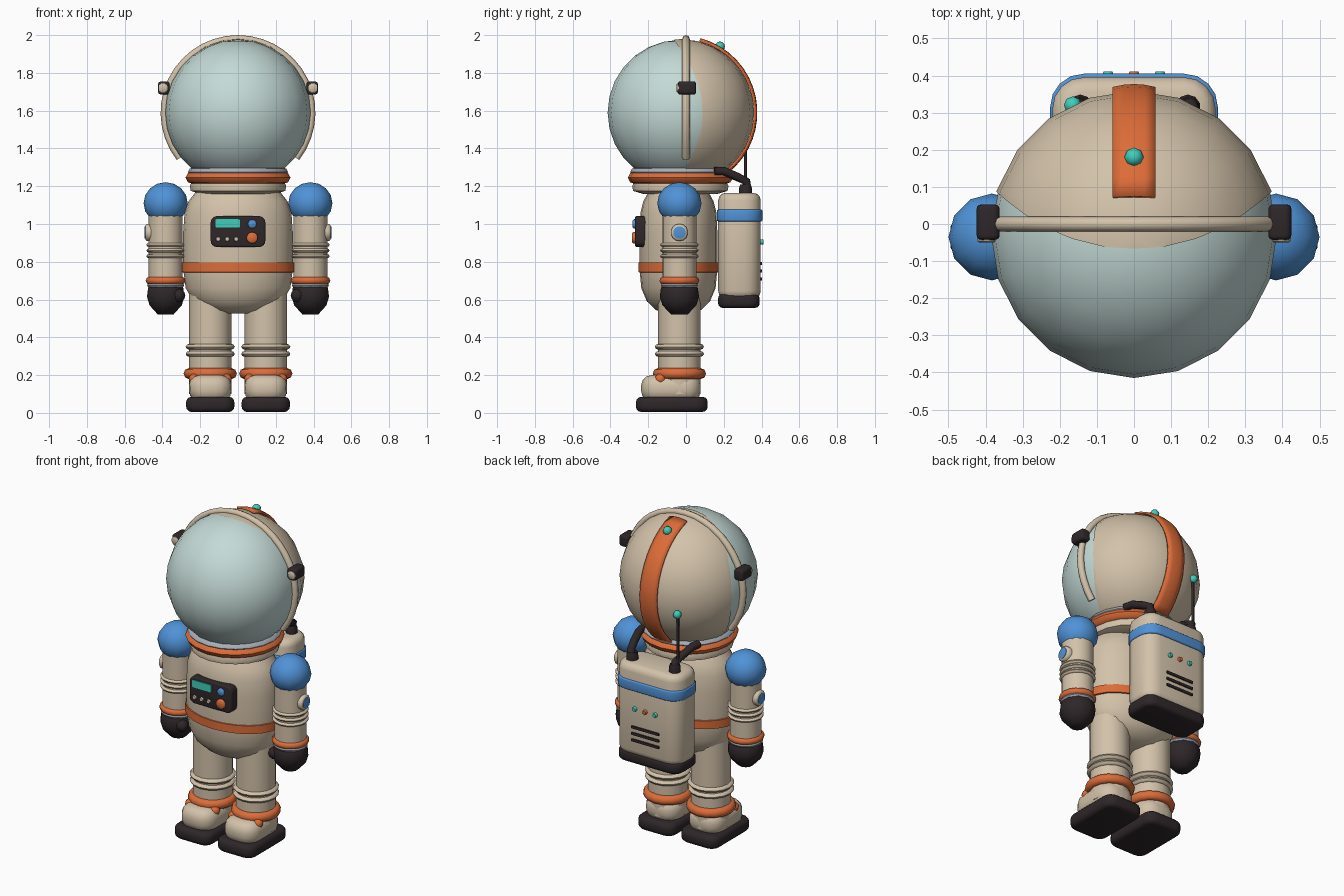
import bpy, bmesh
from math import sin, cos, pi, radians
from mathutils import Vector, Matrix

if "Cube" in bpy.data.objects:
    bpy.data.objects.remove(bpy.data.objects["Cube"])


def material(name, *rgb):
    m = bpy.data.materials.new(name)
    m.use_nodes = True
    m.diffuse_color = (*rgb, 1)
    m.node_tree.nodes["Principled BSDF"].inputs["Base Color"].default_value = (*rgb, 1)
    return m


beige = material("suit beige", .65, .54, .40)
glass = material("visor pale teal", .55, .70, .67)
orange = material("trim orange", .72, .15, .04)
blue = material("accent blue", .08, .29, .68)
dark = material("rubber dark", .028, .02, .022)
teal = material("light teal", .05, .62, .50)
grey = material("metal grey", .38, .43, .48)


def finish(name, bm, loc, mat, face=None, angle=50):
    """Turn a bmesh into a shaded object, its z axis aimed along face."""
    bmesh.ops.recalc_face_normals(bm, faces=bm.faces)
    if face:
        bm.transform(Vector(face).to_track_quat('Z', 'Y').to_matrix().to_4x4())
    me = bpy.data.meshes.new(name)
    bm.to_mesh(me)
    bm.free()
    me.materials.append(mat)
    me.shade_smooth()
    me.set_sharp_from_angle(angle=radians(angle))
    ob = bpy.data.objects.new(name, me)
    ob.location = loc
    bpy.context.collection.objects.link(ob)
    return ob


def lathe(name, pts, loc, mat, n=20, sy=1, closed=False, face=None):
    """Spin (radius, height) points round z; closed joins the last to the first."""
    bm = bmesh.new()
    rings = [[bm.verts.new((r * sin(2 * pi * i / n), -sy * r * cos(2 * pi * i / n), z))
              for i in range(n)] for r, z in pts]
    pairs = list(zip(rings, rings[1:]))
    if closed:
        pairs.append((rings[-1], rings[0]))
    else:
        bm.faces.new(rings[0])
        bm.faces.new(rings[-1])
    for a, b in pairs:
        for i in range(n):
            j = (i + 1) % n
            bm.faces.new((a[i], a[j], b[j], b[i]))
    return finish(name, bm, loc, mat, face)


def ring(name, radius, thick, height, loc, mat, n=16, sy=1):
    pts = [(radius + thick * cos(k * pi / 4), height * sin(k * pi / 4)) for k in range(8)]
    return lathe(name, pts, loc, mat, n, sy, closed=True)


def disc(name, r, depth, loc, mat, face, n=14):
    return lathe(name, [(r, 0), (r, depth * .7), (r * .8, depth)], loc, mat, n, face=face)


def ball(name, r, loc, mat, scale=(1, 1, 1), seg=12, rows=8):
    bm = bmesh.new()
    bmesh.ops.create_uvsphere(bm, u_segments=seg, v_segments=rows, radius=r)
    bm.transform(Matrix.Rotation(pi / 2, 4, 'Z'))
    bm.transform(Matrix.Diagonal((*scale, 1)))
    return finish(name, bm, loc, mat)


def slab(name, size, loc, mat, corner, edge, face=None):
    """Box with rounded upright corners and softened top and bottom rims."""
    bm = bmesh.new()
    bmesh.ops.create_cube(bm, size=1)
    bm.transform(Matrix.Diagonal((*size, 1)))
    up = [e for e in bm.edges if abs(e.verts[0].co.z - e.verts[1].co.z) > 1e-4]
    bmesh.ops.bevel(bm, geom=up, offset=corner, segments=4, profile=.5, affect='EDGES')
    if edge:
        rim = [e for e in bm.edges if abs(e.verts[0].co.z - e.verts[1].co.z) < 1e-4]
        bmesh.ops.bevel(bm, geom=rim, offset=edge, segments=3, profile=.5, affect='EDGES')
    return finish(name, bm, loc, mat, face)


def tube(name, pts, r, mat):
    cu = bpy.data.curves.new(name, 'CURVE')
    cu.dimensions = '3D'
    cu.bevel_depth, cu.bevel_resolution, cu.use_fill_caps = r, 2, True
    sp = cu.splines.new('POLY')
    sp.points.add(len(pts) - 1)
    for p, co in zip(sp.points, pts):
        p.co = (*co, 1)
    cu.materials.append(mat)
    ob = bpy.data.objects.new(name, cu)
    bpy.context.collection.objects.link(ob)


MID = -.035          # depth of the body axis
HEAD = Vector((0, -.03, 1.59))
FRONT, BACK = (0, -1, 0), (0, 1, 0)

# Helmet: glass globe with a hard shell over its back
ball("visor", .385, HEAD, glass, seg=20, rows=14)
bm = bmesh.new()
bmesh.ops.create_uvsphere(bm, u_segments=20, v_segments=14, radius=1)
bm.transform(Matrix.Rotation(pi / 2, 4, 'Z'))
for v in bm.verts:
    v.co.y += .4 * v.co.z ** 2
bmesh.ops.bisect_plane(bm, geom=bm.verts[:] + bm.edges[:] + bm.faces[:],
                       plane_co=(0, .3, 0), plane_no=(0, 1, 0), clear_inner=True)
for v in bm.verts:
    v.co.y -= .4 * v.co.z ** 2
bm.transform(Matrix.Scale(.389, 4))
finish("helmet_shell", bm, HEAD, beige)

# Crowned strap running down the back of the shell
bm = bmesh.new()
rows = []
for i in range(17):
    a = radians(75 - 127 * i / 16)
    row = []
    for k in range(-2, 3):
        r = .402 - .002 * k * k
        row.append(bm.verts.new((k * .0285, r * cos(a), r * sin(a))))
    rows.append(row)
for a, b in zip(rows, rows[1:]):
    for k in range(4):
        bm.faces.new((a[k], a[k + 1], b[k + 1], b[k]))
strap = finish("helmet_strap", bm, HEAD, orange)
solid = strap.modifiers.new("thickness", 'SOLIDIFY')
solid.thickness, solid.offset = .012, 0
ball("strap_light", .026, (0, .18, 1.94), teal, seg=8, rows=6)

# Headband with a lamp on each side
tube("headband", [(.39 * cos(a), 0, 1.59 + .39 * sin(a))
                  for a in (radians(-38 + 256 * i / 28) for i in range(29))], .02, beige)
for s in (-1, 1):
    slab("ear_lamp", (.062, .07, .095), (s * .393, .005, 1.72), dark, .018, .012, FRONT)
    disc("ear_lamp_lens", .025, .012, (s * .397, -.038, 1.72), beige, FRONT)

# Collar
ring("collar_upper", .235, .03, .025, (0, -.03, 1.275), grey, 20)
ring("collar_trim", .235, .043, .034, (0, -.03, 1.245), orange, 20)
lathe("collar_base", [(.2, 1.16), (.25, 1.175), (.255, 1.2), (.24, 1.235)], (0, -.03, 0), beige)

# Torso and belt
lathe("torso", [(.08, .525), (.17, .545), (.235, .59), (.277, .66), (.29, .76), (.29, .96),
                (.283, 1.06), (.262, 1.12), (.22, 1.175)], (0, -.04, 0), beige, 24, .71)
lathe("belt", [(.27, .74), (.298, .745), (.298, .795), (.27, .8)], (0, -.04, 0), orange, 24, .71)

# Chest control panel
slab("chest_panel", (.29, .165, .07), (0, -.235, .96), dark, .035, .01, FRONT)
slab("panel_screen", (.13, .045, .008), (-.055, -.272, 1.003), teal, .008, 0, FRONT)
disc("blue_knob", .023, .015, (.075, -.268, 1.0), blue, FRONT)
disc("orange_knob", .03, .018, (.075, -.268, .927), orange, FRONT)
for i in range(3):
    disc("panel_button", .013, .012, (-.105 + .048 * i, -.268, .92), beige, FRONT, 8)

# Arms and legs
for s in (-1, 1):
    x = s * .383
    ball("shoulder", .117, (x, MID, 1.11), blue, (1, 1, .95))
    lathe("arm", [(.09, .67), (.09, 1.1)], (x, MID, 0), beige, 16)
    for z in (.89, .86, .83):
        ring("arm_rib", .088, .014, .011, (x, MID, z), beige)
    ring("arm_cuff", .083, .023, .021, (x, MID, .7), orange)
    ring("wrist_ring", .08, .018, .015, (x, MID, .675), grey)
    lathe("glove", [(.08, .685), (.098, .66), (.104, .615), (.09, .57), (.045, .522)],
          (x, MID, 0), dark, 10)
    ball("thumb", .036, (s * .315, MID - .06, .622), dark, seg=8, rows=6)
    disc("arm_badge", .046, .03, (x + s * .078, MID, .955), beige, (s, 0, 0))
    disc("arm_badge_centre", .033, .006, (x + s * .106, MID, .955), blue, (s, 0, 0))

    x = s * .147
    lathe("leg", [(.113, .1), (.113, .64)], (x, MID, 0), beige, 16)
    for z in (.35, .312):
        ring("leg_rib", .108, .022, .016, (x, MID, z), beige)
    ring("ankle_cuff", .113, .028, .029, (x, MID, .208), orange)
    for t in (-1, 1):
        ball("boot_buckle", .029, (x + t * .085, -.135, .18), orange, seg=8, rows=6)
    slab("boot", (.225, .315, .14), (x, -.08, .13), beige, .085, .055)
    slab("sole", (.255, .38, .08), (x, -.075, .045), dark, .06, .028)

# Backpack
slab("backpack", (.44, .225, .56), (0, .283, .885), beige, .085, .04)
slab("backpack_band", (.452, .242, .062), (0, .284, 1.045), blue, .09, .008)
slab("backpack_base", (.43, .22, .075), (0, .28, .593), dark, .06, .025)
for x, mat in ((-.07, teal), (0, orange), (.07, teal)):
    disc("backpack_light", .014, .018, (x, .393, .905), mat, BACK, 8)
for z in (.79, .75, .71):
    slab("backpack_vent", (.19, .016, .012), (0, .396, z), dark, .005, 0, BACK)

# Air hoses from the pack to the collar
for s in (-1, 1):
    disc("hose_socket", .034, .06, (s * .145, .315, 1.15), dark, (0, 0, 1), 10)
    tube("air_hose", [(s * .145, .32, 1.15), (s * .15, .32, 1.225), (s * .165, .27, 1.25),
                      (s * .18, .2, 1.28), (s * .19, .15, 1.28)], .023, dark)

# Antenna
tube("antenna", [(-.165, .315, 1.15), (-.165, .315, 1.51)], .008, dark)
ball("antenna_tip", .024, (-.165, .32, 1.52), teal, seg=8, rows=6)
